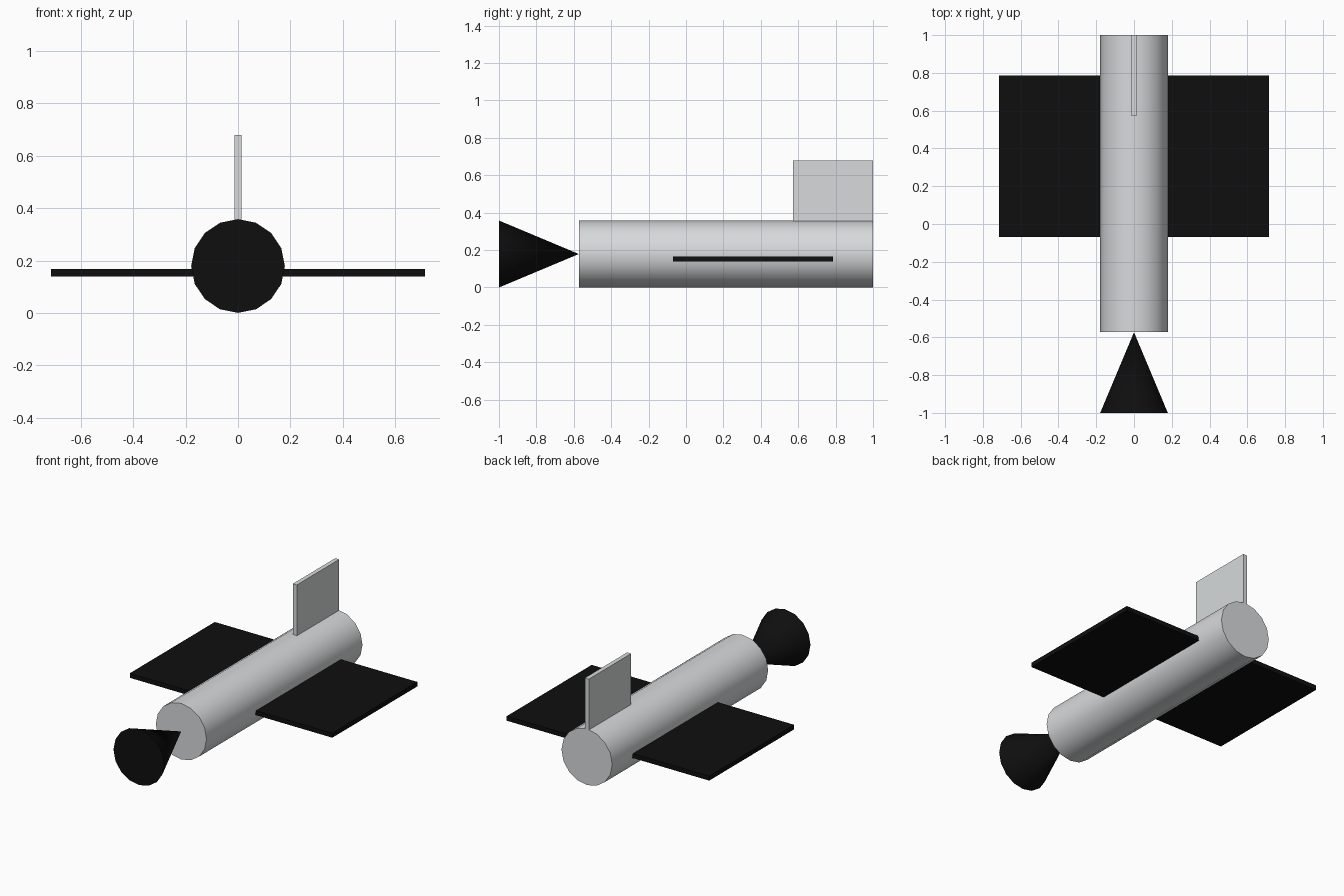
import bpy
import math

cube = bpy.data.objects.get("Cube")
if cube:
    bpy.data.objects.remove(cube, do_unlink=True)


def material(name, color):
    mat = bpy.data.materials.new(name)
    mat.use_nodes = True
    mat.diffuse_color = color
    bsdf = next(n for n in mat.node_tree.nodes if n.type == 'BSDF_PRINCIPLED')
    bsdf.inputs["Base Color"].default_value = color
    return mat


def finish(name, mat):
    obj = bpy.context.object
    obj.name = obj.data.name = name
    obj.data.materials.append(mat)
    return obj


def box(name, low, high, mat):
    bpy.ops.mesh.primitive_cube_add(
        size=1, location=[(a + b) / 2 for a, b in zip(low, high)])
    bpy.context.object.scale = [b - a for a, b in zip(low, high)]
    bpy.ops.object.transform_apply(location=False, rotation=False, scale=True)
    return finish(name, mat)


def tube(name, front, back, front_radius, back_radius, mat):
    # Round part lying along y, with a vertex at its top
    bpy.ops.mesh.primitive_cone_add(
        vertices=SIDES, radius1=front_radius, radius2=back_radius,
        depth=back - front, location=(0, (front + back) / 2, RADIUS),
        rotation=(-math.pi / 2, 0, 0))
    bpy.ops.object.transform_apply(location=False, rotation=True, scale=False)
    bpy.ops.object.shade_smooth_by_angle(angle=math.radians(30))
    return finish(name, mat)


SIDES, RADIUS, NOSE_Y = 16, 0.179, -0.573
grey = material("light grey", (0.68, 0.70, 0.71, 1))
black = material("black", (0.0045, 0.0045, 0.0045, 1))

# Fuselage, and the cone whose tip touches its front
tube("fuselage", NOSE_Y, 1, RADIUS, RADIUS, grey)
tube("front_cone", -1, NOSE_Y, RADIUS, 0, black)

# Wing slab through the fuselage, and the upright tail fin
box("wing", (-0.715, -0.07, 0.138), (0.715, 0.787, 0.167), black)
box("tail_fin", (-0.014, 0.573, 0.325), (0.014, 1, 0.68), grey)
